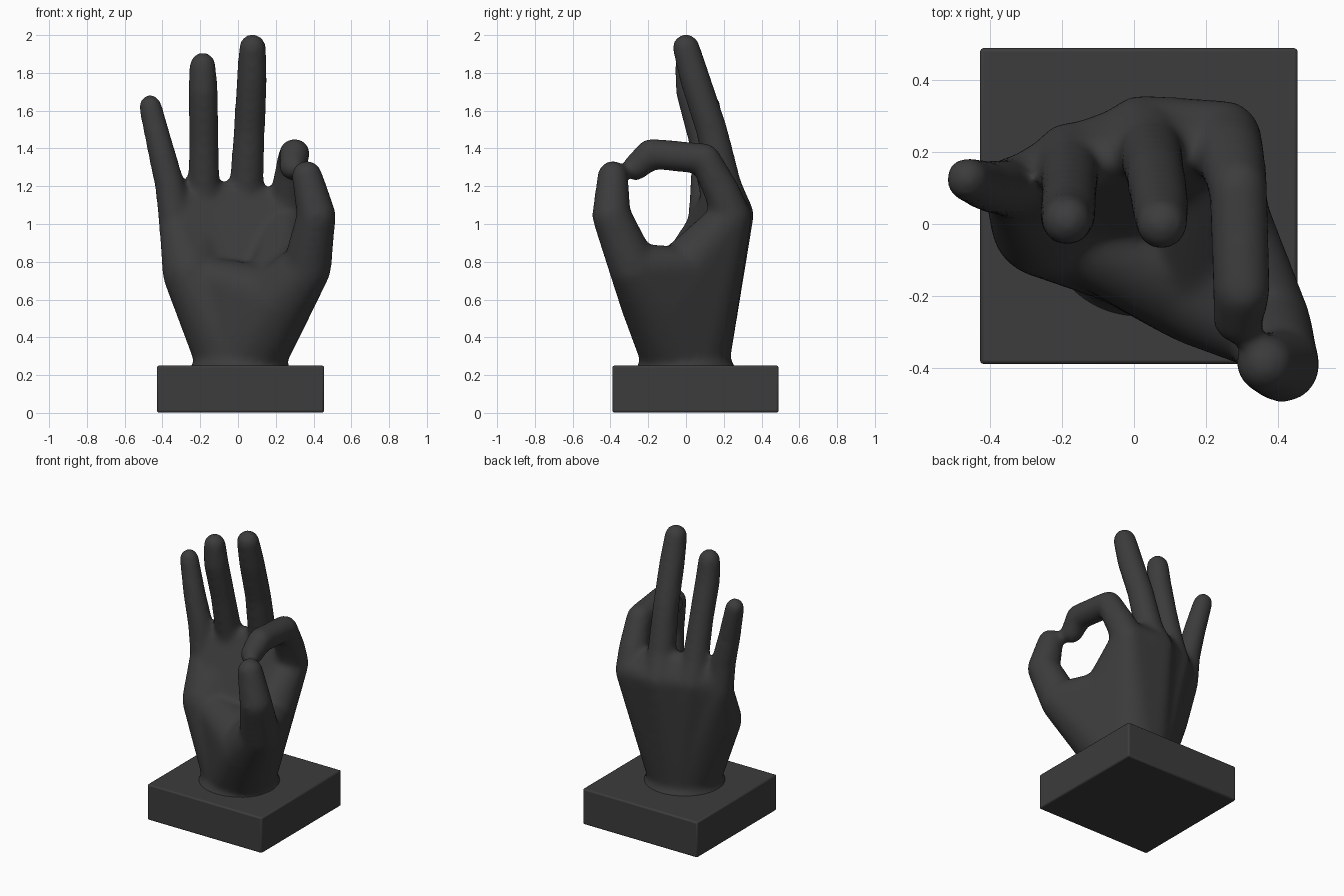
import bpy, bmesh, math
from mathutils import Vector

if "Cube" in bpy.data.objects:
    bpy.data.objects.remove(bpy.data.objects["Cube"])

mat = bpy.data.materials.new("dark_grey")
mat.diffuse_color = (0.045, 0.045, 0.045, 1)
mat.use_nodes = True
mat.node_tree.nodes["Principled BSDF"].inputs["Base Color"].default_value = mat.diffuse_color

# unit ball used to inflate every joint
tmp = bmesh.new()
bmesh.ops.create_icosphere(tmp, subdivisions=3, radius=1)
BALL = [v.co.copy() for v in tmp.verts]
tmp.free()
body = bmesh.new()


def hull(*balls):
    """Add the convex skin around balls (x, y, z, radius)."""
    bm = bmesh.new()
    for x, y, z, r in balls:
        for p in BALL:
            bm.verts.new(Vector((x, y, z)) + p * r)
    bmesh.ops.convex_hull(bm, input=bm.verts[:])
    bmesh.ops.delete(bm, geom=[v for v in bm.verts if not v.link_faces], context='VERTS')
    me = bpy.data.meshes.new("part")
    bm.to_mesh(me)
    body.from_mesh(me)
    bm.free()
    bpy.data.meshes.remove(me)


def chain(balls):
    for a, b in zip(balls, balls[1:]):
        hull(a, b)


def thin(b, k=0.87):
    return (b[0], b[1], b[2], b[3] * k)


# finger joints, knuckle to tip
pinky = [(-.33, .10, 1.0, .09), (-.36, .10, 1.2, .08), (-.41, .105, 1.4, .072), (-.465, .125, 1.625, .062)]
ring = [(-.18, .19, 1.05, .095), (-.18, .15, 1.2, .085), (-.18, .09, 1.45, .079),
        (-.185, .025, 1.7, .08), (-.187, .01, 1.84, .071)]
middle = [(.02, .255, 1.05, .105), (.045, .205, 1.2, .091), (.06, .135, 1.5, .084),
          (.073, .05, 1.76, .082), (.077, .0, 1.935, .073)]
index = [(.25, .24, 1.04, .106), (.27, .19, 1.17, .096), (.29, .10, 1.345, .083),
         (.30, -.185, 1.372, .082), (.29, -.265, 1.3, .072)]
thumb = [(.365, -.28, .77, .13), (.415, -.395, 1.045, .104), (.365, -.388, 1.255, .082)]
for f in (pinky, ring, middle, index, thumb):
    chain(f)

# palm: tendon strands plus slightly thinner sheets between them
wrist = (.01, 0, .29, .235)
roots = [(-.345, .10, 1.08, .08), (-.175, .16, 1.14, .08), (.035, .21, 1.16, .088), (.245, .21, 1.08, .09)]
fingers = [pinky, ring, middle, index]
for f in fingers:
    hull(wrist, f[0])
for i in range(3):
    hull(wrist, thin(fingers[i][0]), thin(fingers[i + 1][0]), thin(roots[i]), thin(roots[i + 1]))

# heel of the palm, thumb muscle and web
heel = (-.25, 0, .74, .15)
thenar = (.2, -.15, .58, .195)
meta = (.265, .06, .775, .1)
hull(wrist, heel, pinky[0])
hull(wrist, heel, ring[0])
hull(wrist, thenar, meta)
hull(wrist, thenar, heel[:3] + (.1,))
hull(thenar, thumb[0])
hull(thenar, thumb[0], meta)
hull(meta, index[0], thenar)
hull(meta, wrist, index[0], middle[0])

# flared foot of the wrist
foot = bmesh.ops.create_cone(body, cap_ends=True, segments=40, radius1=.29, radius2=.23, depth=.1)
bmesh.ops.translate(body, verts=foot["verts"], vec=(.01, 0, .245))

# fuse and soften the hand
me = bpy.data.meshes.new("hand_source")
body.to_mesh(me)
body.free()
src = bpy.data.objects.new("hand_source", me)
bpy.context.collection.objects.link(src)
rm = src.modifiers.new("fuse", 'REMESH')
rm.mode = 'VOXEL'
rm.voxel_size = .016
sm = src.modifiers.new("soften", 'SMOOTH')
sm.factor = .5
sm.iterations = 18
dg = bpy.context.evaluated_depsgraph_get()
mesh = bpy.data.meshes.new_from_object(src.evaluated_get(dg))
bpy.data.objects.remove(src)

# trim the part sunk in the base
bm = bmesh.new()
bm.from_mesh(mesh)
bmesh.ops.bisect_plane(bm, geom=bm.verts[:] + bm.edges[:] + bm.faces[:],
                       plane_co=(0, 0, .243), plane_no=(0, 0, 1), clear_inner=True)
for f in bm.faces:
    f.smooth = True
bm.to_mesh(mesh)
bm.free()
hand = bpy.data.objects.new("hand", mesh)
bpy.context.collection.objects.link(hand)
mesh.materials.clear()
mesh.materials.append(mat)

# square base block
bpy.ops.mesh.primitive_cube_add(size=1, location=(.0135, .05, .126))
base = bpy.context.object
base.name = "base"
base.scale = (.885, .88, .248)
bpy.ops.object.transform_apply(location=False, rotation=False, scale=True)
bv = base.modifiers.new("bevel", 'BEVEL')
bv.width = .01
bv.segments = 2
base.data.materials.append(mat)
bpy.ops.object.shade_smooth_by_angle()
